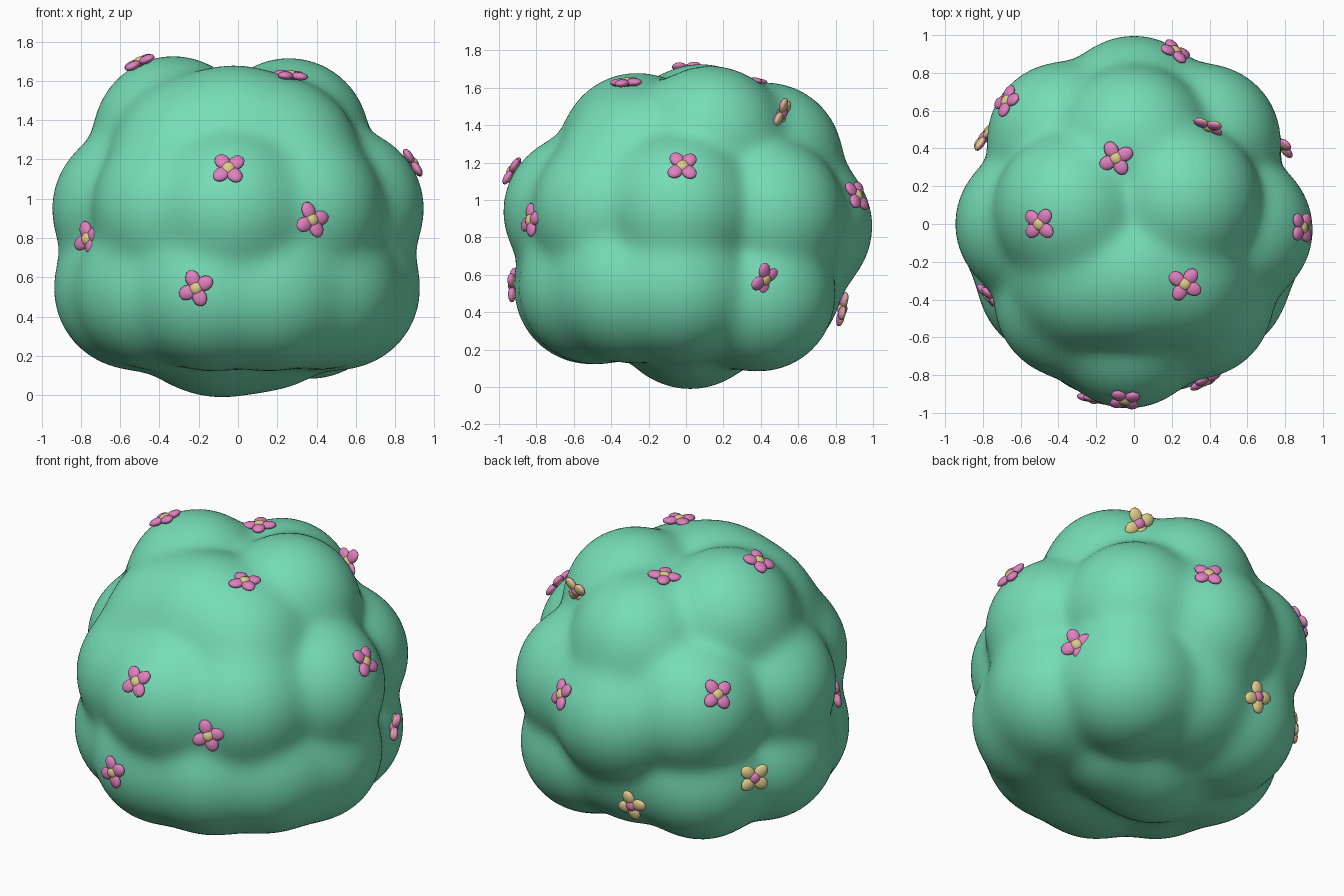
import bpy, bmesh, math, random
from mathutils import Vector, Matrix

if "Cube" in bpy.data.objects:
    bpy.data.objects.remove(bpy.data.objects["Cube"])

random.seed(4)
CORE = Vector((0, 0, 0.86))


def material(name, rgb):
    m = bpy.data.materials.new(name)
    m.diffuse_color = (*rgb, 1)
    m.use_nodes = True
    m.node_tree.nodes["Principled BSDF"].inputs["Base Color"].default_value = m.diffuse_color
    return m


GREEN = material("leaf green", (0.18, 0.72, 0.47))
PINK = material("petal pink", (0.74, 0.22, 0.52))
YELLOW = material("pollen yellow", (0.74, 0.61, 0.26))

# Leaf lumps: x, y, z of each centre, all about the same size
LUMPS = [Vector(p) for p in (
    (-.33, .08, 1.32), (.26, .13, 1.31), (0, .43, 1.22), (-.02, -.26, 1.27),     # crown
    (.21, -.26, 1.20), (-.24, -.26, 1.20),
    (.54, -.03, .95), (.33, -.41, .94), (-.03, -.57, .94), (-.33, -.41, .94),    # middle
    (-.54, 0, .95), (-.37, .45, .95), (0, .59, .86), (.37, .44, .92),
    (.52, -.03, .54), (.41, -.30, .54), (.16, -.48, .53), (-.14, -.51, .53),     # skirt
    (-.42, -.30, .54), (-.53, 0, .54), (-.36, .36, .51), (.37, .39, .49),
    (0, .42, .54), (-.08, .03, .405), (.16, .02, .44), (-.2, -.02, .46))]        # base
SIZE = 0.405


def reach(d):
    """Distance from the core to the softly merged lumps along d."""
    total, k = 0, 23
    for c in LUMPS:
        v = c - CORE
        b = v.dot(d)
        disc = b * b - v.length_squared + SIZE * SIZE
        if disc > 0 and b + math.sqrt(disc) > 0:
            total += math.exp(k * (b + math.sqrt(disc)))
    return math.log(total) / k


def surface(d):
    return CORE + d * reach(d)


def finish(bm, name, mats):
    me = bpy.data.meshes.new(name)
    bm.to_mesh(me)
    bm.free()
    for m in mats:
        me.materials.append(m)
    for p in me.polygons:
        p.use_smooth = True
    ob = bpy.data.objects.new(name, me)
    bpy.context.collection.objects.link(ob)
    return ob


# Bush foliage
bm = bmesh.new()
bmesh.ops.create_icosphere(bm, subdivisions=6, radius=1)
for v in bm.verts:
    v.co = surface(v.co.normalized())
finish(bm, "bush_foliage", [GREEN])


# Flower: four petals round a domed centre
def flower(i, spot, facing=None, yellow=False, turn=0):
    d = (Vector(spot) - CORE).normalized()
    side = d.orthogonal().normalized()
    up = d.cross(side)
    e = 0.06
    n = (surface((d + side * e).normalized()) - surface((d - side * e).normalized())).cross(
        surface((d + up * e).normalized()) - surface((d - up * e).normalized())).normalized()
    if facing:
        n = Vector(facing).normalized()
    pos = CORE + d * max(reach(d), (Vector(spot) - CORE).length if yellow else 0) + n * 0.01
    place = Matrix.Translation(pos) @ n.to_track_quat('Z', 'Y').to_matrix().to_4x4() \
        @ Matrix.Rotation(math.radians(turn), 4, 'Z')
    bm = bmesh.new()
    split = 0.004 if yellow else -0.008

    def blob(at, angle, scale, index):
        m = Matrix.Rotation(angle, 4, 'Z') @ Matrix.Translation(at) @ Matrix.Diagonal((*scale, 1))
        new = bmesh.ops.create_uvsphere(bm, u_segments=12, v_segments=8, radius=1, matrix=m)
        for f in {f for v in new["verts"] for f in v.link_faces}:
            # the underside carries the opposite colour
            f.material_index = index if f.calc_center_median().z > split else 1 - index

    for k in range(4):
        blob((0.050, 0, 0.006), k * math.pi / 2 + random.uniform(-.14, .14),
             (0.047, 0.038, 0.021), 0)
    blob((0, 0, 0.006), 0, (0.037, 0.037, 0.027), 1)
    bm.transform(place)
    finish(bm, f"flower_{i}", [YELLOW, PINK] if yellow else [PINK, YELLOW])


# Each flower: spot, facing, underside outward, turn in degrees
FLOWERS = [
    ((-.05, -.96, 1.16), None, False, 45),
    ((.38, -.84, .89), (.45, -.88, .15), False, 20),
    ((-.22, -.95, .53), None, False, 25),
    ((-.81, -.40, .79), (-.72, -.68, .1), False, 30),
    ((-.50, 0, 1.69), (-.42, -.08, .9), False, 35),
    ((.27, -.32, 1.62), (.08, -.08, 1), False, 10),
    ((.90, -.02, 1.18), None, False, 40),
    ((.82, .44, .56), (.68, .68, -.28), False, 25),
    ((.20, .86, 1.01), (.5, .78, .4), False, 40),
    ((-.10, .37, 1.66), None, False, 20),
    ((-.70, .68, 1.17), None, False, 30),
    ((-.21, .82, .42), (-.05, .97, -.2), True, 20),
    ((-.78, .45, .60), (-.80, .58, .1), True, 45),
    ((.39, .50, 1.47), (.25, .86, -.33), True, 35)]
for i, (spot, facing, under, turn) in enumerate(FLOWERS):
    flower(i + 1, spot, facing, under, turn)
